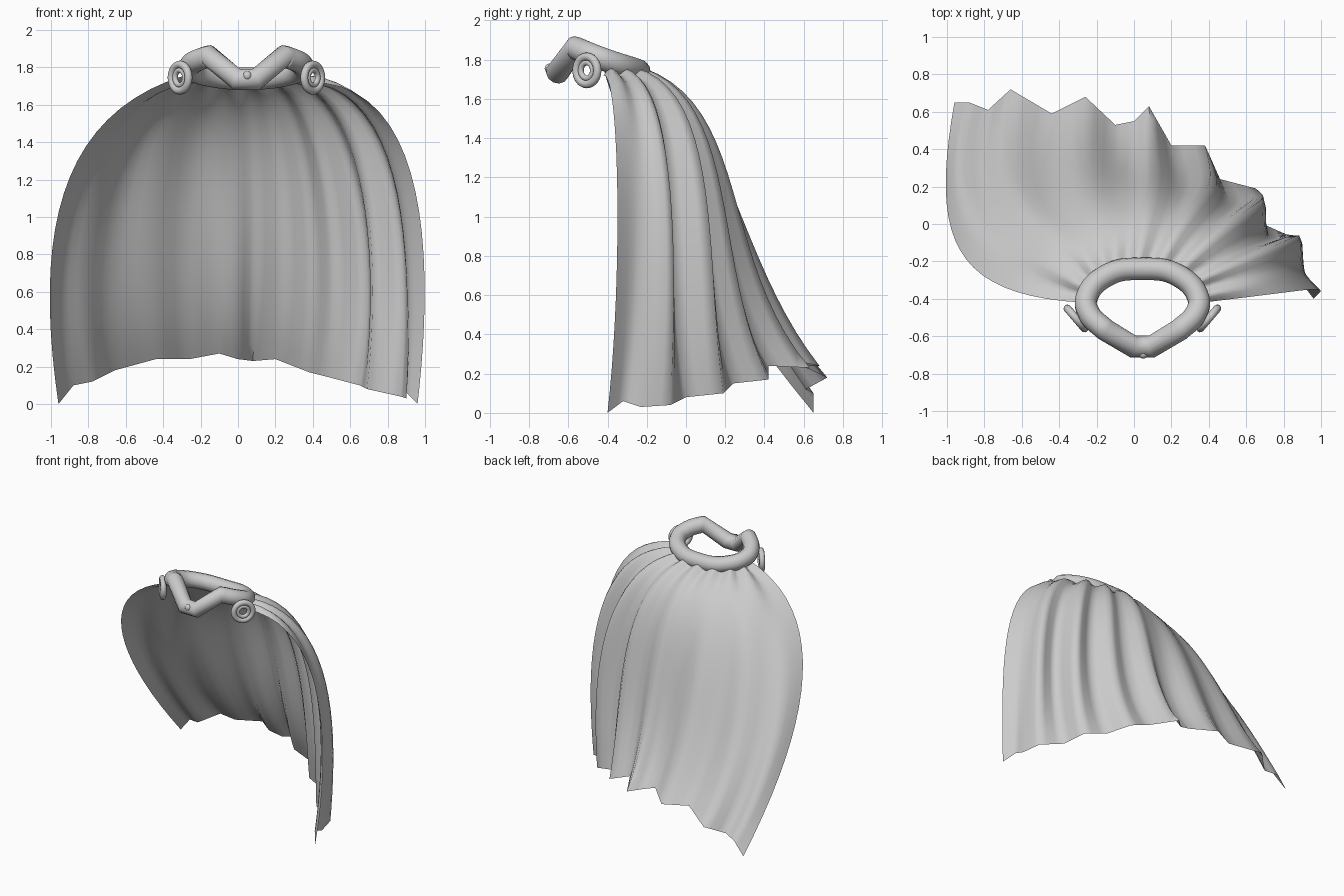
import bpy
import math
from mathutils import Vector

if "Cube" in bpy.data.objects:
    bpy.data.objects.remove(bpy.data.objects["Cube"], do_unlink=True)

CENTRE_X = 0.045  # the collar sits slightly off the middle of the cloth

grey = bpy.data.materials.new("plain_grey")
grey.use_nodes = True
colour = (0.6, 0.6, 0.6, 1.0)
grey.diffuse_color = colour
grey.node_tree.nodes["Principled BSDF"].inputs["Base Color"].default_value = colour


def finish(obj, name, angle=80):
    """Name, colour and smooth one part."""
    obj.name = name
    obj.data.materials.clear()
    obj.data.materials.append(grey)
    bpy.ops.object.select_all(action="DESELECT")
    obj.select_set(True)
    bpy.context.view_layer.objects.active = obj
    bpy.ops.object.shade_smooth_by_angle(angle=math.radians(angle))


def pleat(points, u, straight):
    """Point u along a row: a smooth curve, or straight segments at the hem."""
    end = len(points) - 1
    i = min(int(u), end - 1)
    f = u - i
    a, b, c, d = (points[max(0, min(end, i + k))] for k in (-1, 0, 1, 2))
    curve = b + 0.5 * f * (c - a + f * (2 * a - 5 * b + 4 * c - d + f * (3 * (b - c) + d - a)))
    return curve.lerp(b.lerp(c, f), straight)


def keyed(keys, u):
    """Linear interpolation of the shoulder point between key columns."""
    for left, right in zip(keys, keys[1:]):
        if u <= right[0]:
            f = (u - left[0]) / (right[0] - left[0])
            return Vector(left[1]).lerp(Vector(right[1]), f)


def bezier(p, t):
    s = 1 - t
    return s**3 * p[0] + 3 * s * s * t * p[1] + 3 * s * t * t * p[2] + t**3 * p[3]


# Cloth: pleated hem line from one front edge round the back to the other
hem = [Vector(p) for p in (
    (-.96, .65, 0), (-.88, .65, .1), (-.78, .61, .12), (-.66, .72, .18),
    (-.44, .59, .24), (-.26, .68, .24), (-.1, .53, .27), (0, .55, .24),
    (.08, .63, .23), (.2, .42, .24), (.38, .42, .17), (.46, .24, .15),
    (.65, .19, .1), (.69, 0, .08), (.87, -.08, .04), (.9, -.23, .03),
    (.9, -.32, .06), (.96, -.4, 0))]

# The same pleats at waist height
WAIST_Z = 1.13
waist = [Vector((x, y, WAIST_Z)) for x, y in (
    (-.93, -.14), (-.86, -.01), (-.75, .05), (-.62, .15), (-.45, .16),
    (-.27, .23), (-.12, .2), (0, .21), (.1, .24), (.24, .15), (.38, .18),
    (.48, .06), (.64, .1), (.68, -.09), (.83, -.08), (.85, -.2),
    (.88, -.27), (.95, -.35))]

# Column index and the point the shoulder bends towards
shoulder = [
    (0, (-.98, -.38, 1.55)), (3, (-.62, .08, 1.57)), (7, (.02, .34, 1.55)),
    (10, (.38, .25, 1.6)), (12, (.62, .14, 1.65)), (14, (.88, -.07, 1.67)),
    (17, (1.05, -.34, 1.74))]

last = len(hem) - 1
columns = []
for i, (end, middle) in enumerate(zip(hem, waist)):
    a = math.pi * (1 - i / last)
    start = Vector((CENTRE_X + 0.32 * math.cos(a), -0.42 + 0.2 * math.sin(a),
                    1.74 + 0.02 * (-1) ** i))
    bend = keyed(shoulder, i)
    if 0 < i < last:
        bend += 0.45 * (middle - (waist[i - 1] + waist[i + 1]) / 2)
    # Lower control point chosen so that the curve passes through the waist
    columns.append([start, bend, (8 * middle - start - end) / 3 - bend, end])

ROWS, SPLIT = 20, 3
width = last * SPLIT + 1
verts, faces = [], []
for r in range(ROWS + 1):
    row = [bezier(c, r / ROWS) for c in columns]
    verts += [pleat(row, k / SPLIT, (r / ROWS) ** 6) for k in range(width)]
for r in range(ROWS):
    for k in range(width - 1):
        n = r * width + k
        faces.append((n, n + width, n + width + 1, n + 1))
mesh = bpy.data.meshes.new("cape_cloth")
mesh.from_pydata(verts, [], faces)
cloth = bpy.data.objects.new("cape_cloth", mesh)
bpy.context.collection.objects.link(cloth)
finish(cloth, "cape_cloth")

# Collar: round tube, sloping up to two peaks and dipping to a point in front
half = [(.19, -.275, 1.755), (.3, -.4, 1.795), (.285, -.48, 1.825),
        (.2, -.565, 1.86), (.05, -.655, 1.735)]
path = [(0, -.24, 1.74)] + half + [(-x, y, z) for x, y, z in reversed(half)]
curve = bpy.data.curves.new("collar", "CURVE")
curve.dimensions = "3D"
curve.bevel_depth = 0.06
curve.bevel_resolution = 4
curve.resolution_u = 8
spline = curve.splines.new("BEZIER")
spline.bezier_points.add(len(path) - 1)
spline.use_cyclic_u = True
for point, (x, y, z) in zip(spline.bezier_points, path):
    point.co = (x + CENTRE_X, y, z)
    kind = "VECTOR" if y < -0.5 else "AUTO"
    point.handle_left_type = point.handle_right_type = kind
collar = bpy.data.objects.new("collar", curve)
bpy.context.collection.objects.link(collar)
bpy.context.view_layer.update()
bpy.ops.object.select_all(action="DESELECT")
collar.select_set(True)
bpy.context.view_layer.objects.active = collar
bpy.ops.object.convert(target="MESH")
finish(bpy.context.object, "collar")

# Ring clasps on both sides, each a thick ring with a finer one inside
for side, label in ((1, "left"), (-1, "right")):
    facing = Vector((side * 0.76, -0.65, 0)).to_track_quat("Z", "Y")
    for part, major, minor in (("clasp_ring", .07, .021), ("clasp_eyelet", .04, .015)):
        bpy.ops.mesh.primitive_torus_add(
            major_radius=major, minor_radius=minor, major_segments=32, minor_segments=12,
            location=(CENTRE_X + side * 0.355, -0.505, 1.745),
            rotation=facing.to_euler())
        finish(bpy.context.object, label + "_" + part)

# Stud on the front point of the collar
bpy.ops.mesh.primitive_uv_sphere_add(segments=16, ring_count=10, radius=0.025,
                                     location=(CENTRE_X + 0.005, -0.695, 1.755))
finish(bpy.context.object, "collar_stud")
